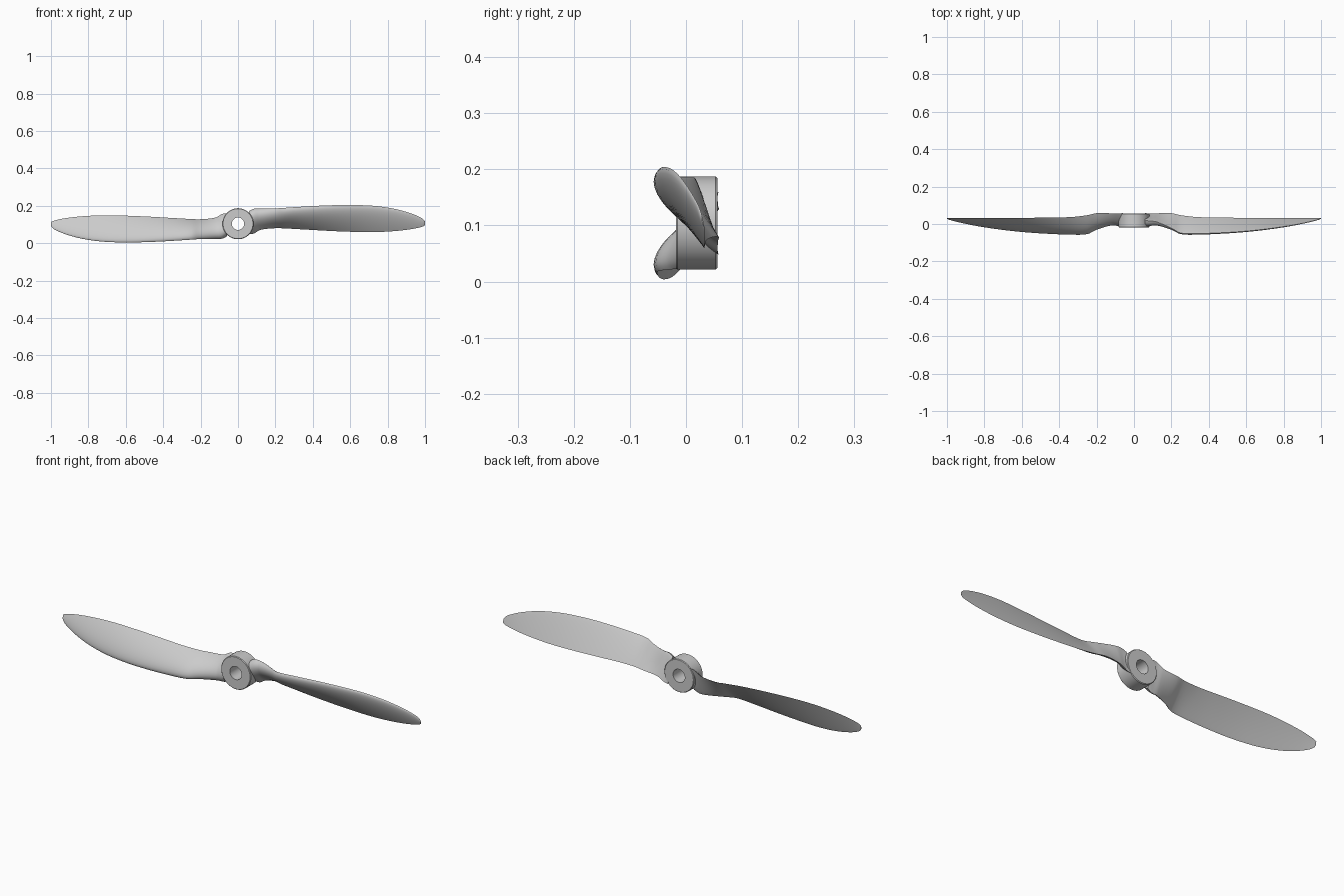
import bpy, bmesh, math
from mathutils import Vector

if "Cube" in bpy.data.objects:
    bpy.data.objects.remove(bpy.data.objects["Cube"])

ZC = 0.104

# blade stations: x, leading y, leading z, trailing y, trailing z, thickness
STATIONS = [
    (0.060, 0.020, 0.172, 0.058, 0.048, 0.050),
    (0.085, 0.016, 0.184, 0.056, 0.052, 0.042),
    (0.120, 0.012, 0.185, 0.057, 0.071, 0.036),
    (0.200, -0.022, 0.186, 0.058, 0.080, 0.031),
    (0.250, -0.048, 0.189, 0.047, 0.079, 0.028),
    (0.340, -0.051, 0.195, 0.037, 0.074, 0.025),
    (0.480, -0.046, 0.202, 0.034, 0.066, 0.021),
    (0.600, -0.038, 0.204, 0.033, 0.061, 0.018),
    (0.720, -0.025, 0.200, 0.033, 0.059, 0.015),
    (0.830, -0.009, 0.185, 0.033, 0.064, 0.012),
    (0.920, 0.008, 0.161, 0.033, 0.074, 0.008),
    (0.975, 0.021, 0.138, 0.033, 0.085, 0.005),
    (0.992, 0.026, 0.126, 0.033, 0.091, 0.004),
    (1.000, 0.029, 0.115, 0.033, 0.096, 0.002),
]


def finish(name, bm):
    bmesh.ops.recalc_face_normals(bm, faces=bm.faces)
    me = bpy.data.meshes.new(name)
    bm.to_mesh(me)
    bm.free()
    ob = bpy.data.objects.new(name, me)
    bpy.context.collection.objects.link(ob)
    bpy.ops.object.select_all(action='DESELECT')
    ob.select_set(True)
    bpy.context.view_layer.objects.active = ob
    bpy.ops.object.shade_smooth_by_angle(angle=math.radians(35))
    return ob


def loft(bm, rings, closed=False):
    rows = [[bm.verts.new(p) for p in r] for r in rings]
    pairs = list(zip(rows, rows[1:])) + ([(rows[-1], rows[0])] if closed else [])
    for a, b in pairs:
        for i in range(len(a)):
            j = (i + 1) % len(a)
            bm.faces.new((a[i], a[j], b[j], b[i]))
    if not closed:
        bm.faces.new(rows[0])
        bm.faces.new(rows[-1])


def smooth_rows(rows, steps):
    # cubic interpolation between stations, with slopes taken along x
    def slope(i):
        a, b = rows[max(i - 1, 0)], rows[min(i + 1, len(rows) - 1)]
        return [(q - p) / (b[0] - a[0]) for p, q in zip(a, b)]
    out = []
    for i in range(len(rows) - 1):
        p, q, m, n = rows[i], rows[i + 1], slope(i), slope(i + 1)
        h = q[0] - p[0]
        for s in range(steps):
            t = s / steps
            row = [(2*t**3 - 3*t*t + 1) * p[k] + (t**3 - 2*t*t + t) * h * m[k]
                   + (3*t*t - 2*t**3) * q[k] + (t**3 - t*t) * h * n[k] for k in range(6)]
            row[0] = p[0] + h * t
            out.append(row)
    return out + [rows[-1]]


def section(row, n=14):
    # airfoil: rounded leading edge, bulging front, nearly flat back
    x, ly, lz, ty, tz, th = row
    le, d = Vector((ly, lz)), Vector((ty - ly, tz - lz))
    nrm = Vector((d.y, -d.x)).normalized()
    ts = [(1 - math.cos(math.pi * i / n)) / 2 for i in range(n + 1)]
    foil = lambda t: 2.6 * math.sqrt(t) * (1 - t) * th
    pts = [le + d * t + nrm * foil(t) * 0.92 for t in ts]
    pts += [le + d * t - nrm * foil(t) * 0.08 for t in ts[-2:0:-1]]
    return [Vector((x, p.x, p.y)) for p in pts]


# two blades, half a turn apart around the hub axis
sections = [section(r) for r in smooth_rows(STATIONS, 4)]
for name, s in (("right_blade", 1), ("left_blade", -1)):
    bm = bmesh.new()
    loft(bm, [[(s * p.x, p.y, ZC + s * (p.z - ZC)) for p in ring] for ring in sections])
    finish(name, bm)

# hub with shaft hole
bm = bmesh.new()
profile = [(0.033, -0.018), (0.080, -0.018), (0.083, -0.015),
           (0.083, 0.053), (0.080, 0.056), (0.033, 0.056)]
loft(bm, [[(r * math.cos(a), y, ZC + r * math.sin(a))
           for a in (2 * math.pi * i / 64 for i in range(64))] for r, y in profile], closed=True)
finish("hub", bm)
